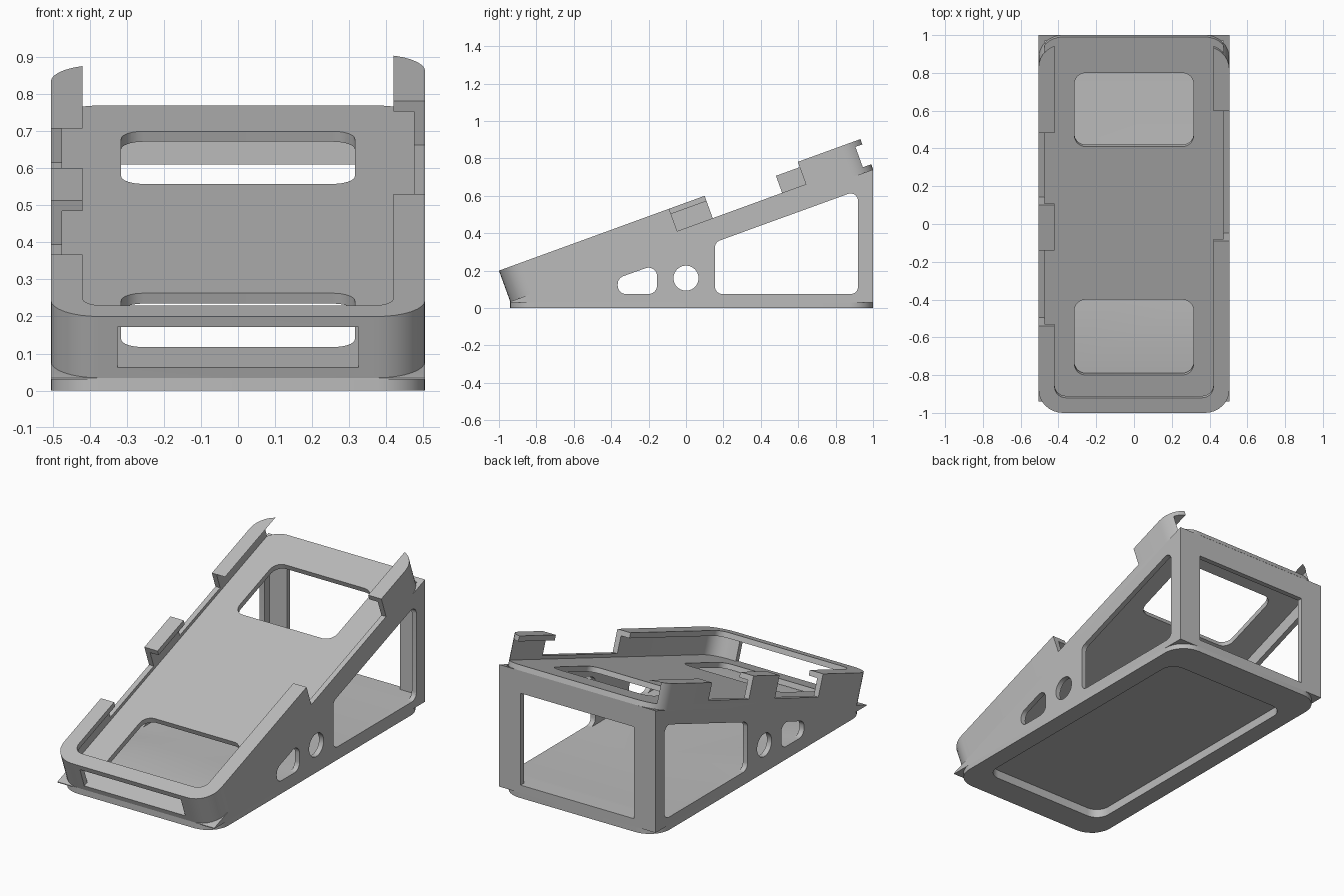
import bpy, bmesh, math
from mathutils import Vector

if "Cube" in bpy.data.objects:
    bpy.data.objects.remove(bpy.data.objects["Cube"], do_unlink=True)

grey = bpy.data.materials.new("matte_grey")
grey.use_nodes = True
grey.diffuse_color = (0.5, 0.5, 0.5, 1)
grey.node_tree.nodes["Principled BSDF"].inputs["Base Color"].default_value = (0.5, 0.5, 0.5, 1)

HALF = 0.505          # half width of the stand
WALL = 0.03           # wall thickness
TILT = math.radians(20)
LENGTH, DEPTH = 2.065, 0.176   # tray length and height
CORNER = 0.13


def rounded(points, radius, steps=8):
    """Round every corner of a 2D polygon with an arc."""
    if radius == 0:
        return points
    out = []
    for i, p in enumerate(points):
        p = Vector(p)
        a = (Vector(points[i - 1]) - p).normalized()
        b = (Vector(points[(i + 1) % len(points)]) - p).normalized()
        half = a.angle(b) / 2
        centre = p + (a + b).normalized() * (radius / math.sin(half))
        start = p + a * (radius / math.tan(half)) - centre
        end = p + b * (radius / math.tan(half)) - centre
        sweep = start.angle(end)
        for k in range(steps + 1):
            t = k / steps
            arc = (start * math.sin((1 - t) * sweep) + end * math.sin(t * sweep)) / math.sin(sweep)
            out.append(tuple(centre + arc))
    return out


def rect(x0, x1, y0, y1, radius=0):
    return rounded([(x0, y0), (x1, y0), (x1, y1), (x0, y1)], radius)


def prism(name, outline, low, high, axis="z"):
    """Extrude an outline along an axis."""
    place = {"z": lambda a, b, c: (a, b, c),
             "x": lambda a, b, c: (c, a, b),
             "y": lambda a, b, c: (a, c, b)}[axis]
    bm = bmesh.new()
    face = bm.faces.new([bm.verts.new(place(a, b, low)) for a, b in outline])
    moved = bmesh.ops.extrude_face_region(bm, geom=[face])["geom"]
    bmesh.ops.translate(bm, vec=place(0, 0, high - low),
                        verts=[v for v in moved if isinstance(v, bmesh.types.BMVert)])
    bmesh.ops.recalc_face_normals(bm, faces=bm.faces)
    mesh = bpy.data.meshes.new(name)
    bm.to_mesh(mesh)
    bm.free()
    mesh.materials.append(grey)
    obj = bpy.data.objects.new(name, mesh)
    bpy.context.collection.objects.link(obj)
    return obj


def cut(target, *shape):
    """Subtract a prism from the target."""
    cutter = prism("cutter", *shape)
    cutter.hide_render = True
    mod = target.modifiers.new("cut", "BOOLEAN")
    mod.operation, mod.solver, mod.object = "DIFFERENCE", "EXACT", cutter
    bpy.context.view_layer.objects.active = target
    bpy.ops.object.modifier_apply(modifier=mod.name)
    bpy.data.objects.remove(cutter, do_unlink=True)


# Tray: open at the back, with an overhanging lip
bed = -DEPTH + WALL
tray = prism("tilted_tray", rect(-HALF, HALF, 0, LENGTH, CORNER), -DEPTH, 0)
inner = HALF - WALL
cut(tray, rect(-inner, inner, WALL, 3, CORNER - WALL), bed, -WALL)
cut(tray, rect(-0.42, 0.42, 0.085, 3, 0.06), -0.08, 1)

# Bed openings
for start, end in ((0.16, 0.585), (1.447, 1.862)):
    cut(tray, rect(-0.315, 0.315, start, end, 0.06), -1, -0.1)

# Front slot
cut(tray, rect(-0.325, 0.325, bed, -WALL), -0.1, 0.06, "y")

# Gaps in the side walls, and the lipless rear right wall
for x0, x1, start, end, floor in ((0.38, 0.6, 0.968, 1.70, -0.127),
                                  (-0.6, -0.38, 0.49, 0.915, -0.127),
                                  (-0.6, -0.38, 1.17, 1.565, -0.127),
                                  (-0.6, -0.38, 1.5, 3, -WALL)):
    cut(tray, rect(x0, x1, start, end), floor, 1)
tray.location = (0, -1, 0.2)
tray.rotation_euler = (TILT, 0, 0)

# Hollow wedge under the tray
front = -1 + DEPTH * math.sin(TILT)
tip = 0.2 - DEPTH * math.cos(TILT)
base = prism("wedge_base", [(front, WALL), (1, WALL), (1, tip + (1 - front) * math.tan(TILT)),
                            (front, tip)], -HALF, HALF, "x")
cut(base, rect(-inner, inner, -0.9, 1 - WALL), 0.075, 2)

# Side windows, cable holes and back window
window = [(0.155, 0.075), (0.92, 0.075), (0.92, 0.63), (0.155, 0.352)]
port = [(-0.365, 0.075), (-0.155, 0.075), (-0.155, 0.235), (-0.365, 0.16)]
cut(base, rounded(window, 0.04), -1, 1, "x")
cut(base, rounded(port, 0.045), -1, 1, "x")
ring = [math.tau * k / 40 for k in range(40)]
cut(base, [(0.067 * math.cos(a), 0.16 + 0.067 * math.sin(a)) for a in ring], -1, 1, "x")
cut(base, rect(-0.365, 0.365, 0.075, 0.61), 0.9, 1.1, "y")

# Foot plate, with a recess running up into the wedge floor
foot = prism("foot_plate", rect(-HALF, HALF, front, 1, CORNER), 0, WALL)
for part in (base, foot):
    cut(part, rect(-0.4, 0.4, -0.78, 0.8, 0.08), -1, 0.05)

# Smooth the rounded corners, keep the edges sharp
bpy.ops.object.select_all(action="DESELECT")
for part in (tray, base, foot):
    part.select_set(True)
bpy.context.view_layer.objects.active = tray
bpy.ops.object.shade_smooth_by_angle(angle=math.radians(30))
